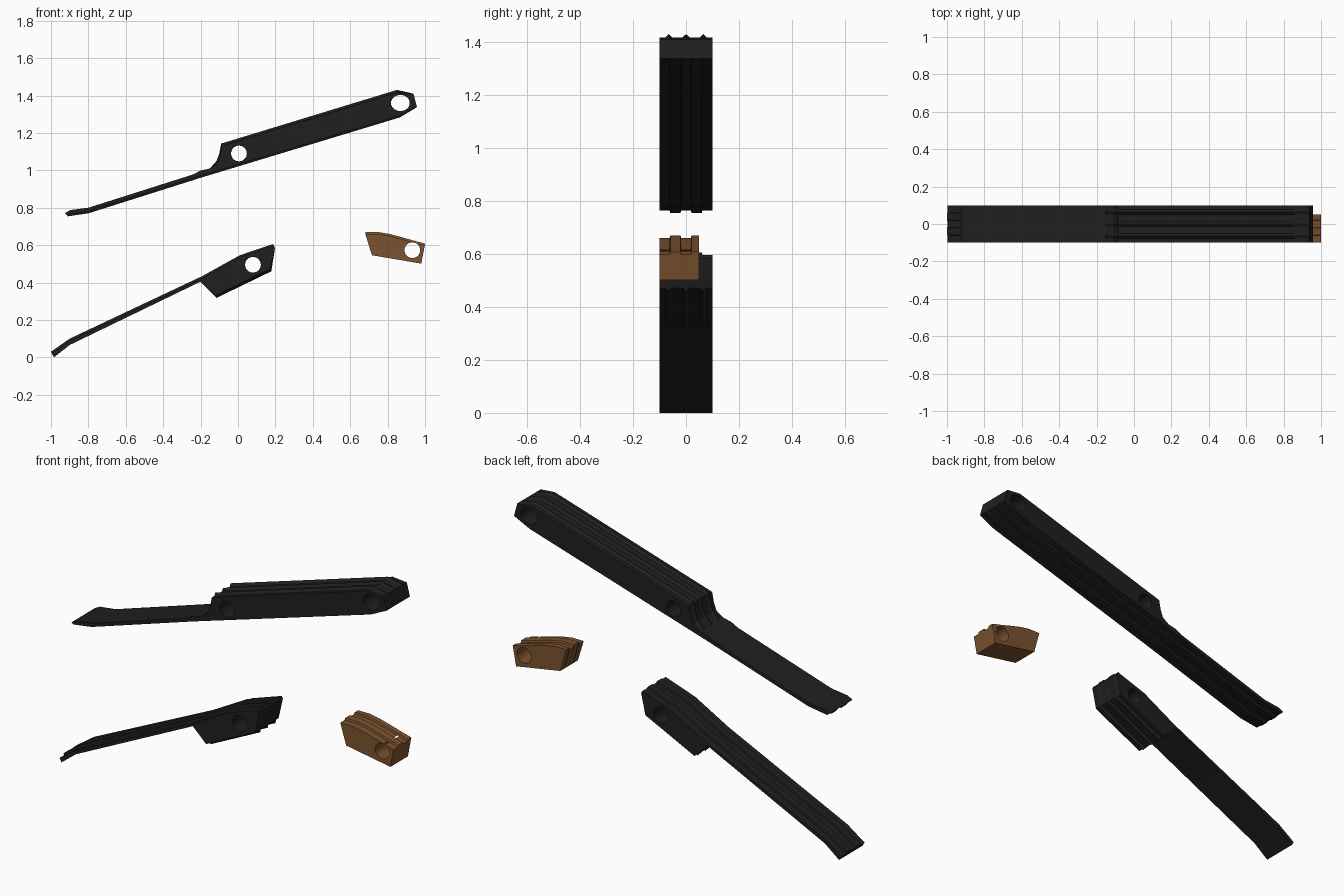
import bpy, bmesh, math
from mathutils import Vector

if "Cube" in bpy.data.objects:
    bpy.data.objects.remove(bpy.data.objects["Cube"])


def material(name, rgb):
    m = bpy.data.materials.new(name)
    m.diffuse_color = (*rgb, 1)
    m.use_nodes = True
    m.node_tree.nodes["Principled BSDF"].inputs["Base Color"].default_value = m.diffuse_color
    return m


BLACK = material("black_plastic", (0.014, 0.014, 0.014))
BROWN = material("brown_plastic", (0.2, 0.085, 0.028))

RIB, RIDGE = 0.01, 0.013          # heights of wide ribs and narrow ridges
RIB_Y, RIDGE_Y = (-0.04, 0.04), (-0.065, 0.0, 0.065)


def rib(y):
    d = min(abs(y - c) for c in RIB_Y)
    return max(0, min(1, (0.022 - d) / 0.003))


def ridge(y):
    d = min(abs(y - c) for c in RIDGE_Y)
    return max(0, 1 - d / 0.013)


def stations(y0, y1):
    ys = {y0, y1}
    for c in RIB_Y:
        ys |= {c - 0.022, c - 0.019, c + 0.019, c + 0.022}
    for c in RIDGE_Y:
        ys |= {c - 0.013, c, c + 0.013}
    return sorted(y for y in ys if y0 <= y <= y1)


def ribbed_part(name, profile, up, holes, mat, y0=-0.1, y1=0.1):
    """Profile of (x, z, kind): 'w' rides the wide ribs, 'n' the ridges.
    'up' points out of the wide-ribbed side."""
    up = Vector(up).normalized()
    bm = bmesh.new()
    rings = []
    for y in stations(y0, y1):
        ring = []
        for x, z, kind in profile:
            p = Vector((x, z))
            if kind == 'w':
                p -= up * RIB * (1 - rib(y))
            elif kind == 'n':
                p += up * RIDGE * (1 - ridge(y))
            ring.append(bm.verts.new((p.x, y, p.y)))
        rings.append(ring)
    n = len(profile)
    for a, b in zip(rings, rings[1:]):
        for i in range(n):
            j = (i + 1) % n
            bm.faces.new((a[i], a[j], b[j], b[i]))
    bm.faces.new(rings[0])
    bm.faces.new(rings[-1])
    bmesh.ops.recalc_face_normals(bm, faces=bm.faces)
    me = bpy.data.meshes.new(name)
    bm.to_mesh(me)
    bm.free()
    ob = bpy.data.objects.new(name, me)
    bpy.context.collection.objects.link(ob)
    me.materials.append(mat)

    # pin holes through the full width
    for x, z, rx, rz in holes:
        bpy.ops.mesh.primitive_cylinder_add(vertices=32, radius=1, depth=0.5,
                                            location=(x, 0, z),
                                            rotation=(math.pi / 2, 0, 0))
        cutter = bpy.context.object
        cutter.scale = (rx, rz, 1)
        cutter.hide_render = True
        bpy.context.view_layer.update()
        bpy.context.view_layer.objects.active = ob
        mod = ob.modifiers.new("hole", 'BOOLEAN')
        mod.operation, mod.solver, mod.object = 'DIFFERENCE', 'EXACT', cutter
        bpy.ops.object.modifier_apply(modifier=mod.name)
        bpy.data.objects.remove(cutter, do_unlink=True)
    bpy.ops.object.select_all(action='DESELECT')
    ob.select_set(True)
    bpy.context.view_layer.objects.active = ob
    bpy.ops.object.shade_smooth_by_angle(angle=math.radians(20))
    return ob


# long upper lever: ridges on the grip's top, wide ribs underneath
ribbed_part("upper_lever", [
    (-0.925, 0.772, ''), (-0.895, 0.788, ''), (-0.80, 0.80, ''),
    (-0.24, 0.978, ''), (-0.20, 0.999, ''), (-0.15, 1.01, ''),
    (-0.115, 1.05, 'n'), (-0.10, 1.09, 'n'), (-0.09, 1.143, 'n'),
    (0.85, 1.43, 'n'), (0.938, 1.41, ''), (0.957, 1.338, ''),
    (0.866, 1.283, 'w'), (-0.20, 0.96, 'w'), (-0.80, 0.77, 'w'),
    (-0.91, 0.754, 'w')],
    (0.29, -0.957), [(0.005, 1.09, 0.042, 0.042), (0.868, 1.36, 0.05, 0.043)],
    BLACK)

# short lower lever: wide ribs on top, ridges under the head
ribbed_part("lower_lever", [
    (-1.0, 0.03, 'w'), (-0.90, 0.10, 'w'), (-0.19, 0.435, 'w'),
    (0.01, 0.546, 'w'), (0.187, 0.606, 'w'), (0.198, 0.585, ''),
    (0.178, 0.46, 'n'), (-0.115, 0.318, 'n'), (-0.20, 0.405, ''),
    (-0.90, 0.066, ''), (-0.984, 0.0, '')],
    (-0.42, 0.907), [(0.08, 0.495, 0.042, 0.042)], BLACK)

# small brown catch block with a curved ribbed top
ribbed_part("catch_block", [
    (0.682, 0.67, 'w'), (0.75, 0.67, 'w'), (0.81, 0.66, 'w'),
    (0.87, 0.644, 'w'), (0.93, 0.627, 'w'), (1.0, 0.608, 'w'),
    (0.98, 0.501, ''), (0.716, 0.546, '')],
    (0.15, 0.99), [(0.932, 0.573, 0.042, 0.042)], BROWN, -0.1, 0.05)
